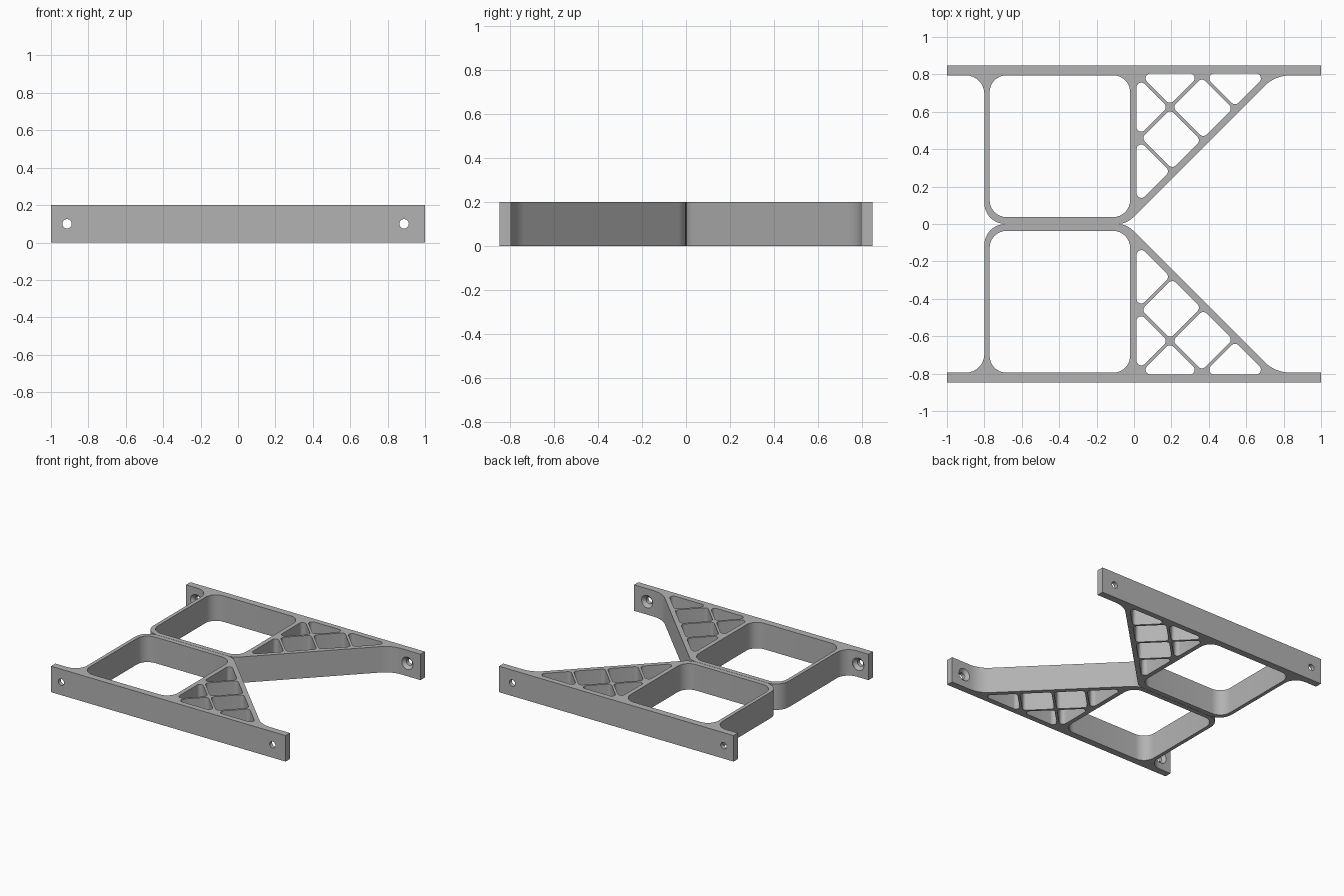
import bpy, bmesh
from math import sin, cos, tan, pi
from mathutils import Vector, Matrix

cube = bpy.data.objects.get("Cube")
if cube:
    bpy.data.objects.remove(cube, do_unlink=True)

HEIGHT = 0.2
scene = bpy.context.scene

grey = bpy.data.materials.new("plain grey")
grey.use_nodes = True
colour = (0.45, 0.45, 0.45, 1)
grey.diffuse_color = colour
grey.node_tree.nodes["Principled BSDF"].inputs["Base Color"].default_value = colour


def rounded(corners, steps=8):
    """Replace each (x, y, radius) corner by an arc tangent to both sides."""
    path = []
    for i, (x, y, r) in enumerate(corners):
        p = Vector((x, y))
        if r == 0:
            path.append(p)
            continue
        a = (Vector(corners[i - 1][:2]) - p).normalized()
        b = (Vector(corners[(i + 1) % len(corners)][:2]) - p).normalized()
        half = a.angle(b) / 2
        centre = p + (a + b).normalized() * r / sin(half)
        start = p + a * r / tan(half) - centre
        turn = pi - 2 * half
        if a.x * b.y - a.y * b.x < 0:
            turn = -turn
        for k in range(steps + 1):
            t = -turn * k / steps
            path.append(centre + Matrix.Rotation(t, 2) @ start)
    return path


def diagonal(u, v):
    """Point where y - x = u meets x + y = v."""
    return ((v - u) / 2, (v + u) / 2)


def hole_shape(points, r):
    return rounded([(x, y, r) for x, y in points])


# Outer outline: mounting plate, hanging frame and sloping brace
outline = rounded([(-1, 0.848, 0), (-1, 0.795, 0), (-0.8, 0.795, 0.1),
                   (-0.8, 0.001, 0.11), (-0.039, 0.001, 0.11),
                   (0.755, 0.795, 0.2), (1, 0.795, 0), (1, 0.848, 0)])

# Large window in the frame
window = hole_shape([(-0.772, 0.037), (-0.021, 0.037),
                     (-0.021, 0.795), (-0.772, 0.795)], 0.09)

# Lattice pockets between the diagonal ribs
left, top = 0.013, 0.805
low, mid = 0.09, 0.432      # brace inner edge, rib parallel to the brace
ribs = (0.487, 0.818, 1.158)  # ribs square to the brace
h = 0.0125                  # half rib width
r = 0.026
pockets = [
    [(left, left + low), diagonal(low, ribs[0] - h), (left, ribs[0] - h - left)],
    [(left, left + mid + h), diagonal(mid + h, ribs[1] - h), (left, ribs[1] - h - left)],
    [diagonal(mid + h, ribs[1] + h), (top - mid - h, top), (ribs[1] + h - top, top)],
    [diagonal(low, ribs[2] + h), (top - low, top), (ribs[2] + h - top, top)],
]
for v0, v1 in zip(ribs, ribs[1:]):
    pockets.append([diagonal(low, v0 + h), diagonal(low, v1 - h),
                    diagonal(mid - h, v1 - h), diagonal(mid - h, v0 + h)])

# Extrude the filled profile
curve = bpy.data.curves.new("bracket_profile", "CURVE")
curve.dimensions = "2D"
curve.fill_mode = "BOTH"
curve.extrude = HEIGHT / 2
for path in [outline, window] + [hole_shape(p, r) for p in pockets]:
    spline = curve.splines.new("POLY")
    spline.points.add(len(path) - 1)
    for point, p in zip(spline.points, path):
        point.co = (p.x, p.y, 0, 1)
    spline.use_cyclic_u = True
profile = bpy.data.objects.new("bracket_profile", curve)
scene.collection.objects.link(profile)
bpy.context.view_layer.update()
solid = bpy.data.meshes.new_from_object(
    profile.evaluated_get(bpy.context.evaluated_depsgraph_get()))
bpy.data.objects.remove(profile, do_unlink=True)

bm = bmesh.new()
bm.from_mesh(solid)
bmesh.ops.remove_doubles(bm, verts=bm.verts, dist=1e-5)
bmesh.ops.translate(bm, verts=bm.verts, vec=(0, 0, HEIGHT / 2))
bmesh.ops.recalc_face_normals(bm, faces=bm.faces)
bm.to_mesh(solid)
bm.free()
bracket = bpy.data.objects.new("back_bracket", solid)
scene.collection.objects.link(bracket)

# Countersunk screw holes, widening on the inner side of the plate
for x in (-0.914, 0.888):
    bm = bmesh.new()
    rings = []
    for radius, y in ((0.048, 0.7), (0.048, 0.795), (0.025, 0.818), (0.025, 0.9)):
        rings.append([bm.verts.new((x + radius * cos(2 * pi * k / 32), y,
                                    HEIGHT / 2 + radius * sin(2 * pi * k / 32)))
                      for k in range(32)])
    for a, b in zip(rings, rings[1:]):
        for k in range(32):
            n = (k + 1) % 32
            bm.faces.new((a[k], a[n], b[n], b[k]))
    bm.faces.new(rings[0])
    bm.faces.new(rings[-1])
    bmesh.ops.recalc_face_normals(bm, faces=bm.faces)
    mesh = bpy.data.meshes.new("screw_cutter")
    bm.to_mesh(mesh)
    bm.free()
    cutter = bpy.data.objects.new("screw_cutter", mesh)
    scene.collection.objects.link(cutter)
    cutter.hide_render = True
    mod = bracket.modifiers.new("screw_hole", "BOOLEAN")
    mod.operation = "DIFFERENCE"
    mod.solver = "EXACT"
    mod.object = cutter
bpy.context.view_layer.update()
final = bpy.data.meshes.new_from_object(
    bracket.evaluated_get(bpy.context.evaluated_depsgraph_get()))
bracket.modifiers.clear()
bracket.data = final
for ob in [o for o in scene.objects if o.name.startswith("screw_cutter")]:
    bpy.data.objects.remove(ob, do_unlink=True)
final.materials.clear()
final.materials.append(grey)
for face in final.polygons:
    face.material_index = 0

# Mirrored front bracket
mirrored = final.copy()
mirrored.transform(Matrix.Scale(-1, 4, (0, 1, 0)))
mirrored.flip_normals()
front = bpy.data.objects.new("front_bracket", mirrored)
scene.collection.objects.link(front)

# Smooth fillets, sharp edges
for ob in scene.objects:
    ob.select_set(ob in (bracket, front))
bpy.context.view_layer.objects.active = bracket
bpy.ops.object.shade_smooth_by_angle(angle=pi / 6)
